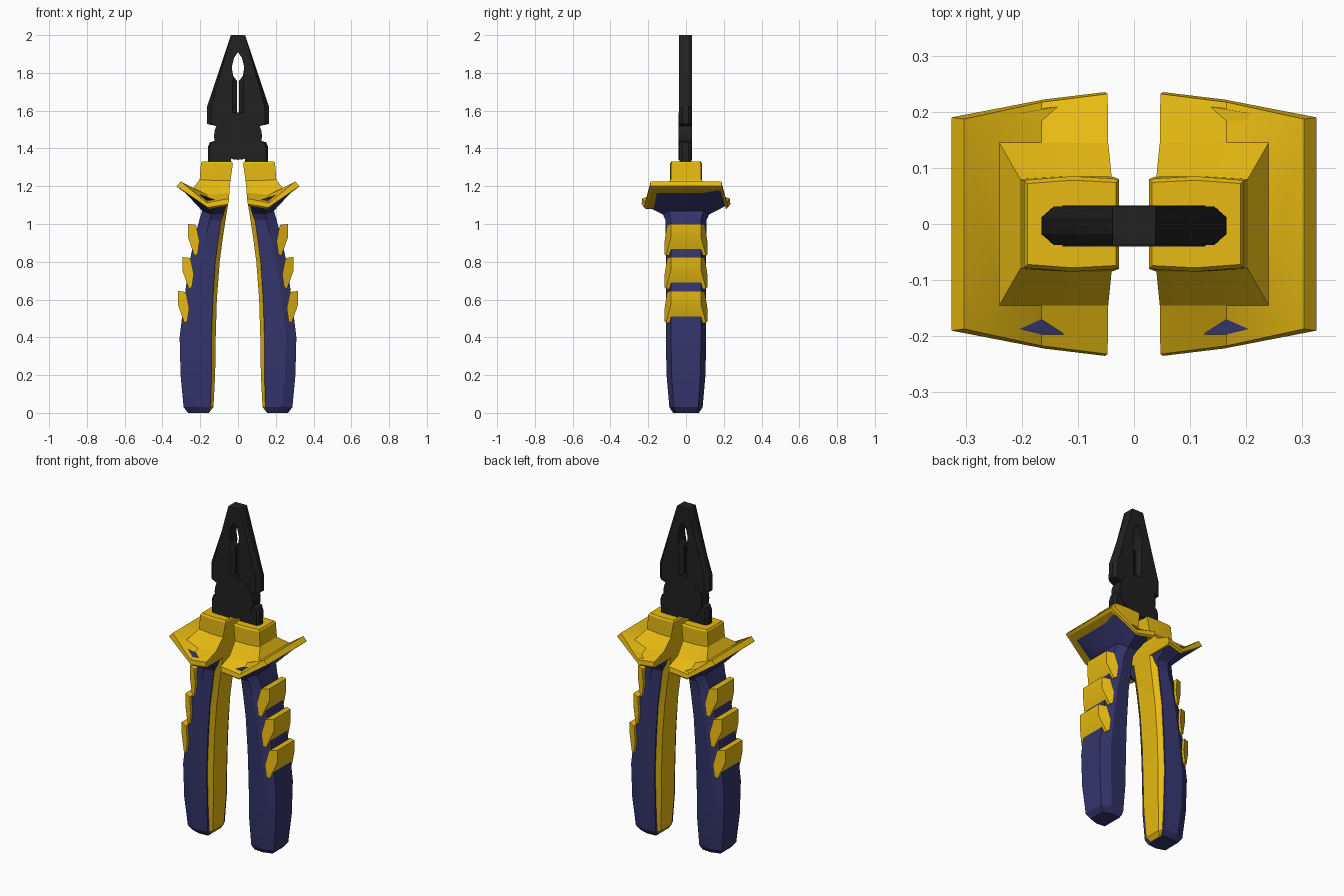
import bpy, bmesh, math

if "Cube" in bpy.data.objects:
    bpy.data.objects.remove(bpy.data.objects["Cube"])


def material(name, col):
    m = bpy.data.materials.new(name)
    m.diffuse_color = (*col, 1)
    m.use_nodes = True
    m.node_tree.nodes["Principled BSDF"].inputs["Base Color"].default_value = m.diffuse_color
    return m


BLUE = material("blue_rubber", (0.035, 0.035, 0.15))
YELLOW = material("yellow_rubber", (0.80, 0.49, 0.006))
BLACK = material("black_steel", (0.015, 0.015, 0.015))


def loft(name, rings, mat, mirror=True):
    """Skin a list of equal-length vertex rings, cap both ends, mirror over x."""
    bm = bmesh.new()
    vs = [[bm.verts.new(p) for p in r] for r in rings]
    n = len(rings[0])
    for a, b in zip(vs, vs[1:]):
        for i in range(n):
            j = (i + 1) % n
            bm.faces.new((a[i], a[j], b[j], b[i]))
    bm.faces.new(vs[0][::-1])
    bm.faces.new(vs[-1])
    bmesh.ops.recalc_face_normals(bm, faces=bm.faces)
    me = bpy.data.meshes.new(name)
    bm.to_mesh(me)
    bm.free()
    me.materials.append(mat)
    ob = bpy.data.objects.new(name, me)
    bpy.context.collection.objects.link(ob)
    if mirror:
        ob.modifiers.new("Mirror", 'MIRROR').use_mirror_merge = False
    bpy.ops.object.select_all(action='DESELECT')
    ob.select_set(True)
    bpy.context.view_layer.objects.active = ob
    bpy.ops.object.shade_smooth_by_angle(angle=math.radians(22))
    return ob


def sym(pts):
    """Complete a half ring (y > 0) with its copy at -y."""
    return pts + [(x, -y, z) for x, y, z in reversed(pts)]


def section(z, xi, xo, y):
    """Horizontal grip section with chamfered outer corners."""
    return sym([(xi, y * .92, z), (xo - .055, y, z), (xo, y * .74, z)])


# Blue grips, flaring out under the finger guard
blue = [section(*s) for s in [
    (0, .155, .265, .068), (.03, .145, .288, .088), (.2, .14, .304, .103),
    (.4, .14, .309, .107), (.6, .133, .285, .107), (.8, .12, .257, .107),
    (.93, .103, .228, .107), (1.02, .09, .205, .108)]]
blue.append(sym([(.075, .115, 1.055), (.14, .122, 1.05), (.19, .09, 1.07)]))
blue.append(sym([(.06, .205, 1.105), (.155, .205, 1.093), (.305, .175, 1.193)]))
loft("grip", blue, BLUE)

# Yellow strip along the inside of each grip
strip = []
for z, x, y in [(.005, .15, .06), (.03, .13, .08), (.2, .121, .094),
                (.4, .118, .098), (.6, .112, .098), (.8, .097, .098),
                (.93, .08, .098), (1.02, .066, .1), (1.12, .05, .105)]:
    strip.append(sym([(x, y * .65, z), (x + .028, y, z), (x + .05, y * .9, z)]))
loft("inner_strip", strip, YELLOW)

# Yellow finger guard with collar
loft("finger_guard", [
    sym([(.055, .222, 1.095), (.155, .212, 1.078), (.312, .18, 1.188)]),
    sym([(.052, .235, 1.105), (.16, .222, 1.088), (.325, .19, 1.2)]),
    sym([(.047, .232, 1.135), (.165, .217, 1.112), (.303, .187, 1.225)]),
    sym([(.046, .145, 1.165), (.165, .145, 1.155), (.24, .145, 1.185)]),
    sym([(.04, .085, 1.23), (.12, .085, 1.23), (.203, .08, 1.235)]),
    sym([(.027, .08, 1.32), (.11, .085, 1.32), (.196, .078, 1.322)]),
    sym([(.032, .074, 1.33), (.11, .078, 1.33), (.19, .072, 1.332)]),
], YELLOW)

# Three raised chevrons on each grip: side profile as (dx, dz, half width)
CHEVRON = [(-.042, -.005, .1), (0, 0, .08), (0, -.072, .08),
           (-.034, -.168, .106), (-.05, -.16, .113), (-.06, -.09, .113)]
for k, (x, z) in enumerate([(.264, 1.0), (.294, .825), (.318, .645)]):
    loft(f"chevron_{k + 1}", [[(x + dx, s * y, z + dz) for dx, dz, y in CHEVRON]
                              for s in (-1, 1)], YELLOW)


def plate(name, prof, layers, mirror=True):
    """Flat steel part: (x, z, inset) profile stacked over (y, inset factor)."""
    return loft(name, [[(x + d * f, y, z) for x, z, d in prof]
                       for y, f in layers], BLACK, mirror)


BEVEL = [(-.037, 1), (-.018, 0), (.012, 0), (.031, 1)]

# Jaws with pipe hole and bevelled cutting edges
plate("jaw", [
    (0, 1.5, 0), (.12, 1.52, 0), (.165, 1.53, -.022), (.163, 1.625, -.022),
    (.038, 2.0, 0), (0, 2.0, 0), (0, 1.91, 0), (.021, 1.88, 0),
    (.033, 1.83, 0), (.026, 1.785, 0), (.004, 1.755, .024),
    (.004, 1.59, .024), (0, 1.588, 0)], BEVEL)

# Arms running down into the collars
plate("arm", [(.04, 1.28, 0), (.035, 1.37, 0), (.06, 1.46, 0),
              (.15, 1.432, -.012), (.16, 1.405, -.012), (.158, 1.28, -.012)],
      [(-.034, 1), (-.018, 0), (.012, 0), (.028, 1)])

# Pivot disc
disc = [(.127 * math.cos(a), 1.465 + .125 * math.sin(a), 0)
        for a in (math.tau * i / 32 for i in range(32))]
plate("pivot_disc", disc, [(-.04, 0), (.033, 0)], mirror=False)
